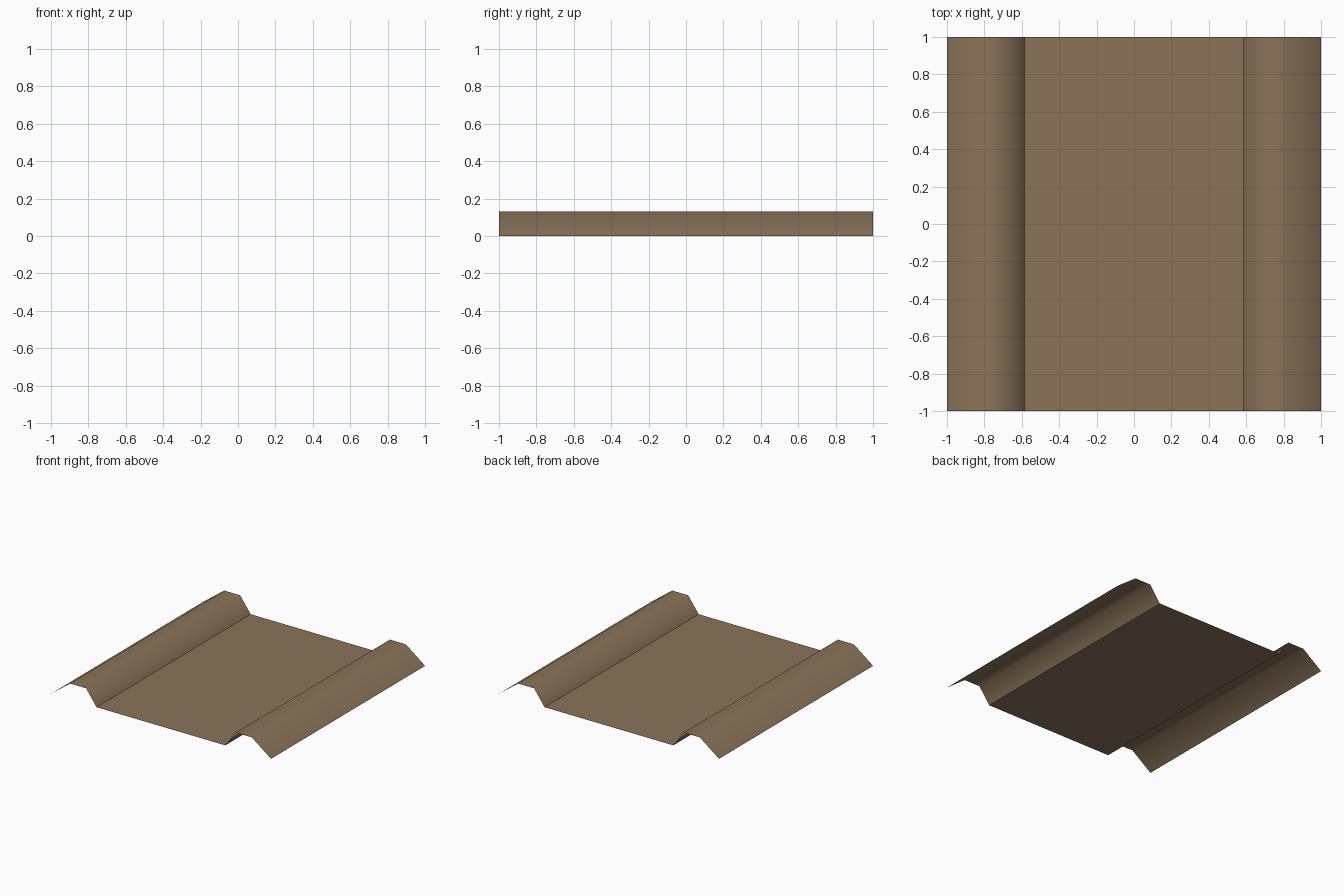
import bpy

if "Cube" in bpy.data.objects:
    bpy.data.objects.remove(bpy.data.objects["Cube"])

# One flat brown for the whole sheet
brown = bpy.data.materials.new("brown painted metal")
brown.diffuse_color = (0.255, 0.175, 0.102, 1.0)
brown.use_nodes = True
brown.node_tree.nodes["Principled BSDF"].inputs["Base Color"].default_value = brown.diffuse_color

LENGTH = 2.0


def sheet(name, profile, smooth=False):
    """Thin open sheet: an (x, z) profile, left to right, swept along y."""
    h = LENGTH / 2
    n = len(profile)
    verts = [(x, y, z) for y in (-h, h) for x, z in profile]
    faces = [(i, i + 1, n + i + 1, n + i) for i in range(n - 1)]
    mesh = bpy.data.meshes.new(name)
    mesh.from_pydata(verts, [], faces)
    mesh.materials.append(brown)
    for p in mesh.polygons:
        p.use_smooth = smooth
    obj = bpy.data.objects.new(name, mesh)
    bpy.context.collection.objects.link(obj)
    return obj


# Right rib: steep inner wall, flat crest, sloping outer flange
rib = [(0.585, 0.0), (0.68, 0.13), (0.825, 0.13), (1.0, 0.0)]

# Flat pan between the ribs; separate parts keep the pan creases sharp
sheet("flat_pan", [(-rib[0][0], 0.0), (rib[0][0], 0.0)])
sheet("right_rib", rib, smooth=True)
sheet("left_rib", [(-x, z) for x, z in reversed(rib)], smooth=True)
